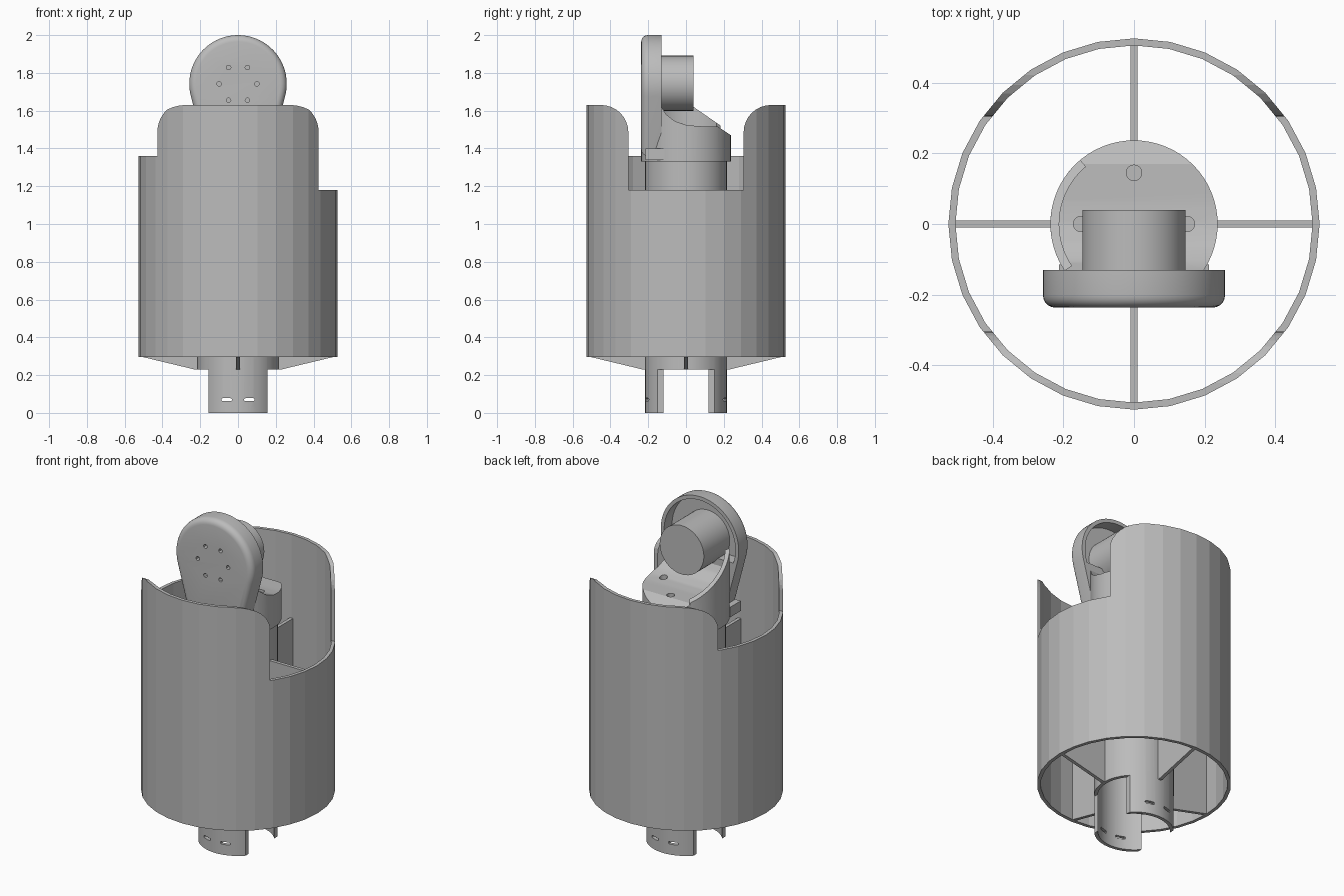
import bpy, bmesh
from math import sin, cos, pi, radians
from mathutils import Vector

if "Cube" in bpy.data.objects:
    bpy.data.objects.remove(bpy.data.objects["Cube"], do_unlink=True)

grey = bpy.data.materials.new("plain grey")
grey.use_nodes = True
tone = (0.5, 0.5, 0.5, 1)
grey.diffuse_color = tone
grey.node_tree.nodes["Principled BSDF"].inputs["Base Color"].default_value = tone


def arc(cx, cy, r, a, b, n):
    """Points on an arc, angles in degrees."""
    return [(cx + r * cos(radians(a + (b - a) * i / n)),
             cy + r * sin(radians(a + (b - a) * i / n))) for i in range(n + 1)]


def circle(cx, cy, r, n=32):
    return arc(cx, cy, r, 0, 360, n)[:-1]


def prism(name, pts, axis, lo, hi, bevel=0):
    """Extrude a 2D outline along an axis, optionally rounding the low end."""
    place = {"x": lambda p, t: (t, p[0], p[1]),
             "y": lambda p, t: (p[0], t, p[1]),
             "z": lambda p, t: (p[0], p[1], t)}[axis]
    bm = bmesh.new()
    low = bm.faces.new([bm.verts.new(place(p, lo)) for p in pts])
    rim = list(low.edges)
    top = bmesh.ops.extrude_face_region(bm, geom=[low], use_keep_orig=True)
    shift = Vector(place((0, 0), hi - lo))
    bmesh.ops.translate(bm, vec=shift,
                        verts=[v for v in top["geom"] if isinstance(v, bmesh.types.BMVert)])
    bmesh.ops.recalc_face_normals(bm, faces=bm.faces)
    if bevel:
        bmesh.ops.bevel(bm, geom=rim, offset=bevel, segments=5, profile=0.5, affect='EDGES')
    me = bpy.data.meshes.new(name)
    bm.to_mesh(me)
    bm.free()
    ob = bpy.data.objects.new(name, me)
    bpy.context.collection.objects.link(ob)
    me.materials.append(grey)
    return ob


def box(name, x, y, z):
    return prism(name, [(x[0], y[0]), (x[1], y[0]), (x[1], y[1]), (x[0], y[1])], "z", *z)


def cut(ob, *cutters):
    """Subtract each cutter and discard it."""
    bpy.context.view_layer.objects.active = ob
    for c in cutters:
        m = ob.modifiers.new("cut", 'BOOLEAN')
        m.object, m.operation, m.solver = c, 'DIFFERENCE', 'EXACT'
        bpy.ops.object.modifier_apply(modifier=m.name)
        bpy.data.objects.remove(c, do_unlink=True)
    return ob


def smooth(ob):
    bpy.ops.object.select_all(action='DESELECT')
    ob.select_set(True)
    bpy.context.view_layer.objects.active = ob
    bpy.ops.object.shade_smooth_by_angle(angle=radians(30))


# Outer shell with a round-shouldered opening on each side
def opening(base, lo, hi):
    half = [(0.305, base)] + arc(0.45, 1.485, 0.145, 180, 90, 8) + [(0.45, 1.8)]
    return prism("cutter", half + [(-y, z) for y, z in reversed(half)], "x", lo, hi)


shell = prism("outer_shell", circle(0, 0, 0.526), "z", 0.295, 1.63)
cut(shell, prism("cutter", circle(0, 0, 0.506), "z", 0, 2),
    opening(1.18, 0.1, 1), opening(1.36, -1, -0.1))

# Central tube, lower end cut away at the sides to leave two slotted legs
tube = prism("central_tube", circle(0, 0, 0.216, 48), "z", 0, 1.34)
cut(tube, prism("cutter", circle(0, 0, 0.196, 48), "z", -1, 1.3))
for s in (-1, 1):
    cut(tube, box("cutter", sorted((s * 0.155, s * 0.5)), (-0.5, 0.5), (-0.1, 0.23)))
    slot = arc(s * 0.06 + 0.02, 0.07, 0.008, -90, 90, 5) + arc(s * 0.06 - 0.02, 0.07, 0.008, 90, 270, 5)
    cut(tube, prism("cutter", slot, "y", -1, 1))
smooth(tube)

# Four ribs joining tube and shell
for i, side in enumerate(("left", "back", "right", "front")):
    rib = prism("rib_" + side, [(0.205, 0.23), (0.23, 0.23), (0.51, 0.297), (0.51, 1.13), (0.205, 1.13)],
                "y", -0.01, 0.01)
    rib.rotation_euler.z = i * pi / 2

# Head body with a scooped top and screw holes
body = prism("head_body", circle(0, 0, 0.237, 64), "z", 1.33, 1.8)
scoop = [(-0.13, 1.62), (-0.105, 1.58), (-0.06, 1.545), (0, 1.525), (0.06, 1.518),
         (0.17, 1.515), (0.237, 1.47), (0.5, 1.47), (0.5, 2), (-0.5, 2), (-0.5, 1.62)]
cut(body, prism("cutter", scoop, "x", -1, 1))
for x, y in ((0, 0.145), (0.15, 0), (-0.15, 0)):
    cut(body, prism("cutter", circle(x, y, 0.022, 16), "z", 1.46, 2))
smooth(body)

# Raised wall along one side of the scoop
wall = prism("head_side_wall", arc(0, 0, 0.237, 130, 214, 20) + arc(0, 0, 0.212, 214, 130, 20),
             "z", 1.42, 1.85)
cut(wall, prism("cutter", [(-0.4, 1.74), (-0.13, 1.74), (0.04, 1.62), (0.17, 1.53), (0.4, 1.36),
                           (0.4, 2.2), (-0.4, 2.2)], "x", -1, 1))
smooth(wall)

# Teardrop face plate, hollow behind, with six small holes
outline = arc(0, 1.742, 0.258, -15, 195, 40) + [(-0.165, 1.36), (0.165, 1.36)]
plate = prism("face_plate", outline, "y", -0.237, -0.13, 0.035)
hollow = arc(0, 1.742, 0.236, -20, 200, 40)
cut(plate, prism("cutter", hollow, "y", -0.205, 0))
for i in range(6):
    a = i * pi / 3
    cut(plate, prism("cutter", circle(0.1 * cos(a), 1.742 + 0.1 * sin(a), 0.012, 12), "y", -0.5, -0.1))
smooth(plate)

# Round motor behind the plate
smooth(prism("motor", circle(0, 1.745, 0.146, 64), "y", -0.206, 0.04))

# Small latch blocks beside the plate foot
for s, side in ((1, "left"), (-1, "right")):
    box("latch_" + side, sorted((s * 0.14, s * 0.212)), (-0.215, -0.115), (1.34, 1.4))
